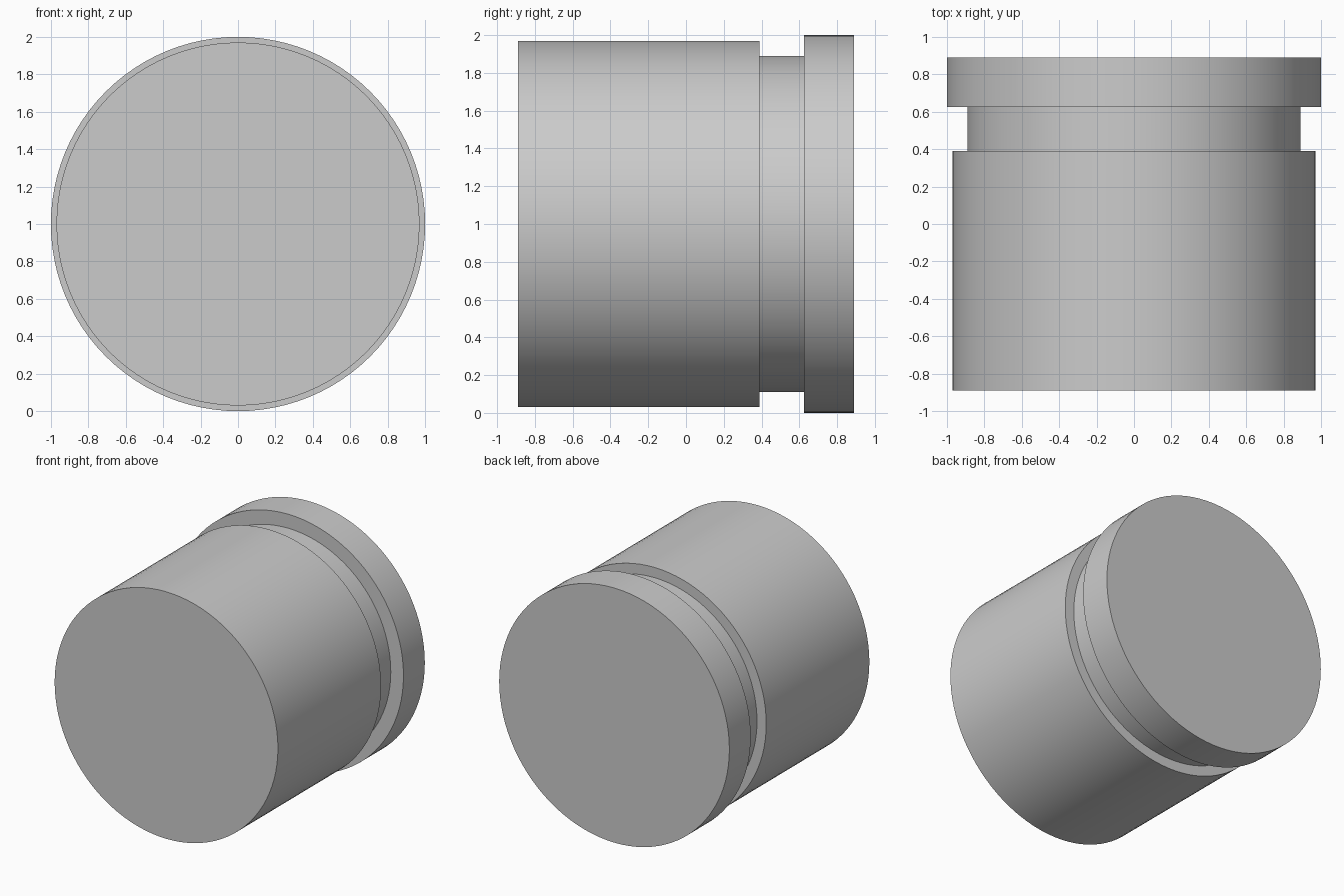
import bpy, math

cube = bpy.data.objects.get("Cube")
if cube:
    bpy.data.objects.remove(cube, do_unlink=True)

# Single plain grey
grey = bpy.data.materials.new("plain_grey")
grey.use_nodes = True
colour = (0.6, 0.6, 0.6, 1)
grey.diffuse_color = colour
grey.node_tree.nodes["Principled BSDF"].inputs["Base Color"].default_value = colour

# Stepped profile along the axis: (radius, y), closed by flat end caps
profile = [(0.97, -0.89), (0.97, 0.39), (0.89, 0.39),
           (0.89, 0.625), (1.0, 0.625), (1.0, 0.89)]
SIDES = 96

verts, faces = [], []
for radius, y in profile:
    for i in range(SIDES):
        a = math.tau * i / SIDES
        verts.append((radius * math.cos(a), y, 1 + radius * math.sin(a)))
for ring in range(len(profile) - 1):
    for i in range(SIDES):
        j = (i + 1) % SIDES
        lo, hi = ring * SIDES, (ring + 1) * SIDES
        faces.append((lo + i, hi + i, hi + j, lo + j))
last = (len(profile) - 1) * SIDES
faces.append(tuple(range(SIDES)))
faces.append(tuple(last + i for i in reversed(range(SIDES))))

# Grooved cylinder body
mesh = bpy.data.meshes.new("grooved_cylinder")
mesh.from_pydata(verts, [], faces)
mesh.materials.append(grey)
mesh.update()
body = bpy.data.objects.new("grooved_cylinder", mesh)
bpy.context.collection.objects.link(body)

# Smooth walls with crisp steps
bpy.ops.object.select_all(action='DESELECT')
body.select_set(True)
bpy.context.view_layer.objects.active = body
bpy.ops.object.shade_smooth_by_angle(angle=math.radians(30))
